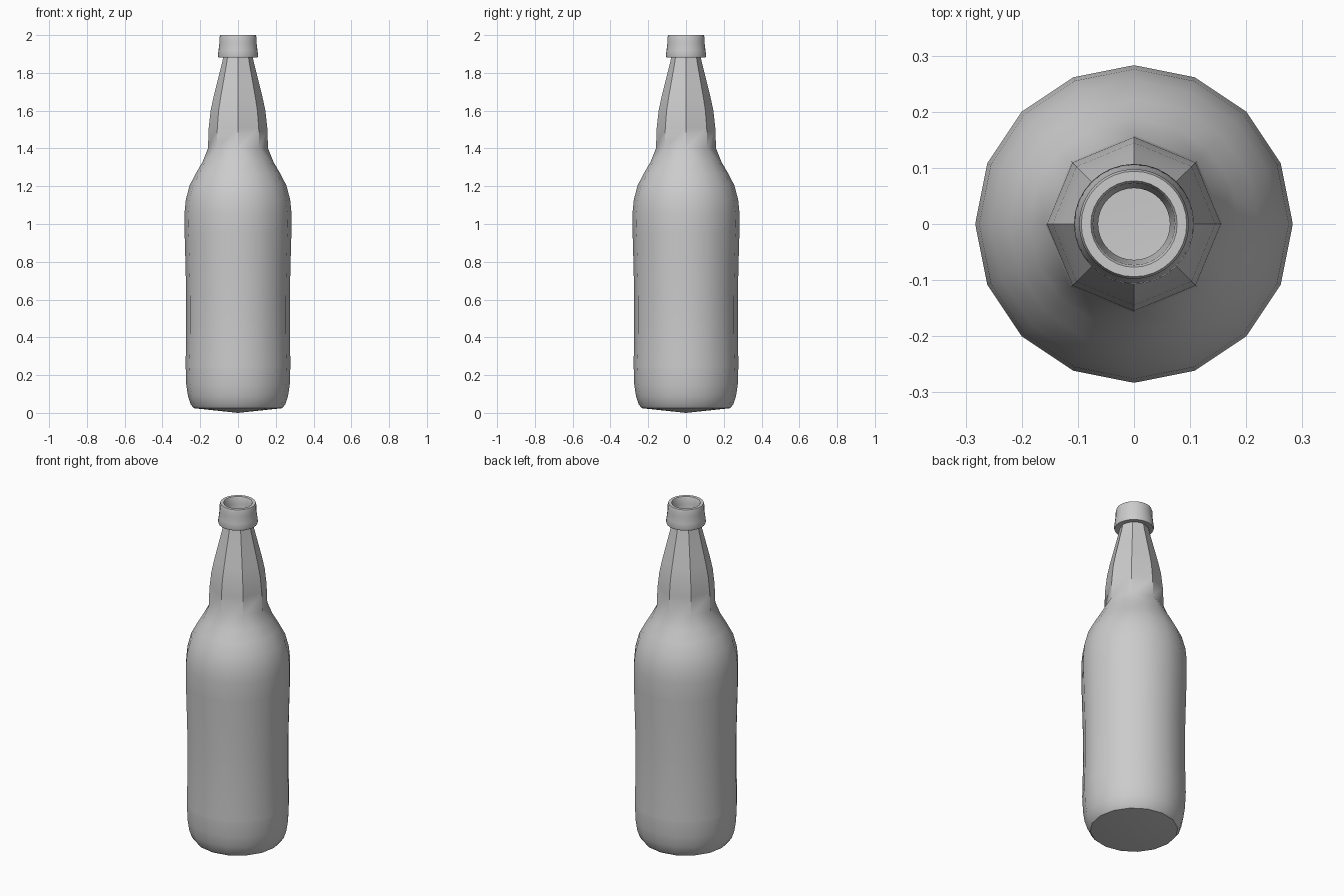
import bpy, bmesh, math

if "Cube" in bpy.data.objects:
    bpy.data.objects.remove(bpy.data.objects["Cube"])


def ring(bm, r, z, n):
    return [bm.verts.new((r * math.cos(2 * math.pi * i / n),
                          r * math.sin(2 * math.pi * i / n), z)) for i in range(n)]


def bridge(bm, a, b):
    """Join two rings; the second may have half or twice as many points."""
    n, m = len(a), len(b)
    if n == m:
        for i in range(n):
            j = (i + 1) % n
            bm.faces.new((a[i], a[j], b[j], b[i]))
    elif n == 2 * m:
        for i in range(m):
            j = (i + 1) % m
            p, q, s = a[2 * i], a[2 * i + 1], a[(2 * i + 2) % n]
            bm.faces.new((p, q, b[i]))
            bm.faces.new((q, b[j], b[i]))
            bm.faces.new((q, s, b[j]))


def lathe(name, profile, angle, cap_bottom=None):
    """Profile rows are (radius, height, sides)."""
    bm = bmesh.new()
    rings = [ring(bm, *row) for row in profile]
    for a, b in zip(rings, rings[1:]):
        bridge(bm, a, b)
    if cap_bottom is not None:
        c = bm.verts.new((0, 0, cap_bottom))
        base = rings[0]
        for i in range(len(base)):
            bm.faces.new((c, base[(i + 1) % len(base)], base[i]))
    me = bpy.data.meshes.new(name)
    bm.to_mesh(me)
    bm.free()
    ob = bpy.data.objects.new(name, me)
    bpy.context.collection.objects.link(ob)
    bpy.ops.object.select_all(action='DESELECT')
    ob.select_set(True)
    bpy.context.view_layer.objects.active = ob
    bpy.ops.object.shade_smooth_by_angle(angle=math.radians(angle))
    return ob


# Bottle shell: 16-sided body, 8-sided neck
body = [(0.235, 0.025), (0.25, 0.045), (0.265, 0.09), (0.274, 0.15), (0.277, 0.24),
        (0.273, 0.42), (0.273, 0.62), (0.278, 0.82), (0.282, 0.96), (0.283, 1.06),
        (0.276, 1.13), (0.256, 1.205), (0.222, 1.27), (0.187, 1.33)]
neck = [(0.159, 1.40), (0.155, 1.51), (0.145, 1.6), (0.13, 1.67),
        (0.105, 1.77), (0.085, 1.85), (0.077, 1.89)]
lathe("bottle_body", [(r, z, 16) for r, z in body] + [(r, z, 8) for r, z in neck],
      40, cap_bottom=0.0)

# Label band wrapped on the waist
lathe("label_band", [(r + 0.001, z, 16) for r, z in body if 0.2 < z < 1.0], 40)

# Lip ring with open mouth
lip = [(0.064, 1.89), (0.077, 1.882), (0.104, 1.882), (0.107, 1.892), (0.103, 1.92),
       (0.098, 1.96), (0.098, 1.988), (0.094, 2.0), (0.077, 2.0), (0.073, 1.992),
       (0.071, 1.96), (0.064, 1.89)]
lathe("lip_ring", [(r, z, 32) for r, z in lip], 40)
